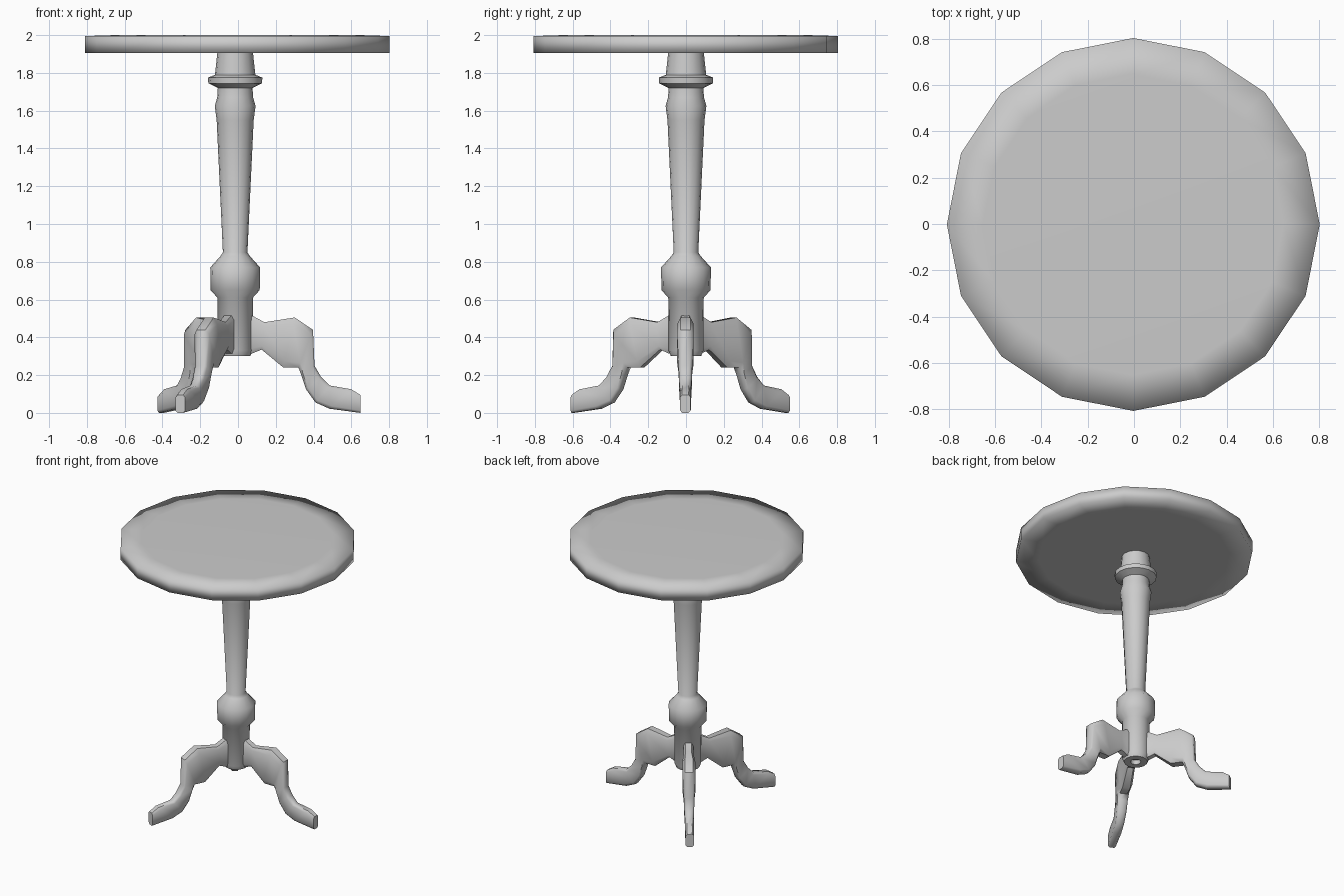
import bpy, bmesh
from math import cos, sin, pi, radians
from mathutils import Matrix

if "Cube" in bpy.data.objects:
    bpy.data.objects.remove(bpy.data.objects["Cube"])

COL_X = -0.015  # axis of column and legs


def finish(bm, name, loc, angle=None):
    bmesh.ops.recalc_face_normals(bm, faces=bm.faces[:])
    me = bpy.data.meshes.new(name)
    bm.to_mesh(me)
    bm.free()
    ob = bpy.data.objects.new(name, me)
    ob.location = loc
    bpy.context.collection.objects.link(ob)
    bpy.ops.object.select_all(action='DESELECT')
    ob.select_set(True)
    bpy.context.view_layer.objects.active = ob
    if angle is None:
        bpy.ops.object.shade_smooth()
    else:
        bpy.ops.object.shade_smooth_by_angle(angle=radians(angle))
    return ob


def skin(rings):
    """Bridge equal-sized closed rings of points and cap both ends."""
    bm = bmesh.new()
    vs = [[bm.verts.new(p) for p in ring] for ring in rings]
    n = len(vs[0])
    for a, b in zip(vs, vs[1:]):
        for i in range(n):
            j = (i + 1) % n
            bm.faces.new((a[i], a[j], b[j], b[i]))
    bm.faces.new(vs[0])
    bm.faces.new(vs[-1])
    return bm


def lathe(profile, sides=16):
    return skin([[(r * cos(2 * pi * i / sides), r * sin(2 * pi * i / sides), z)
                  for i in range(sides)] for r, z in profile])


# Round table top with a softly shaded rim
finish(lathe([(0.65, 1.905), (0.806, 1.905), (0.806, 1.995), (0.65, 2.0)]),
       "table_top", (-0.003, -0.002, 0))

# Turned column, with a small recess in its underside
column = [(0.03, 0.33), (0.035, 0.30), (0.08, 0.30), (0.092, 0.33), (0.094, 0.61),
          (0.13, 0.65), (0.132, 0.77), (0.078, 0.83), (0.065, 0.85),
          (0.098, 1.55), (0.108, 1.625), (0.095, 1.67), (0.092, 1.72),
          (0.142, 1.745), (0.144, 1.775), (0.107, 1.79), (0.094, 1.91)]
finish(lathe(column), "column", (COL_X, 0, 0), 50)

# Leg stations: top r, top z, bottom r, bottom z, half thickness
stations = [(0.05, 0.52, 0.05, 0.31, 0.034), (0.09, 0.515, 0.09, 0.315, 0.034),
            (0.155, 0.48, 0.14, 0.335, 0.034), (0.315, 0.505, 0.255, 0.24, 0.044),
            (0.412, 0.44, 0.335, 0.24, 0.044), (0.42, 0.25, 0.35, 0.20, 0.036),
            (0.455, 0.19, 0.375, 0.125, 0.034), (0.50, 0.145, 0.425, 0.055, 0.03),
            (0.615, 0.125, 0.50, 0.022, 0.03), (0.663, 0.095, 0.663, 0.0, 0.028)]
# Chamfered cross-section: (side, fraction from bottom to top)
section = [(-0.6, 0), (0.6, 0), (1, 0.13), (1, 0.87),
           (0.6, 1), (-0.6, 1), (-1, 0.87), (-1, 0.13)]

# Three cabriole legs
for name, ang in (("right_leg", 0), ("back_leg", 126), ("front_leg", 244)):
    bm = skin([[(rb + (rt - rb) * t, s * w, zb + (zt - zb) * t) for s, t in section]
               for rt, zt, rb, zb, w in stations])
    bm.transform(Matrix.Rotation(radians(ang), 4, 'Z'))
    finish(bm, name, (COL_X, -0.003, 0), 50)
